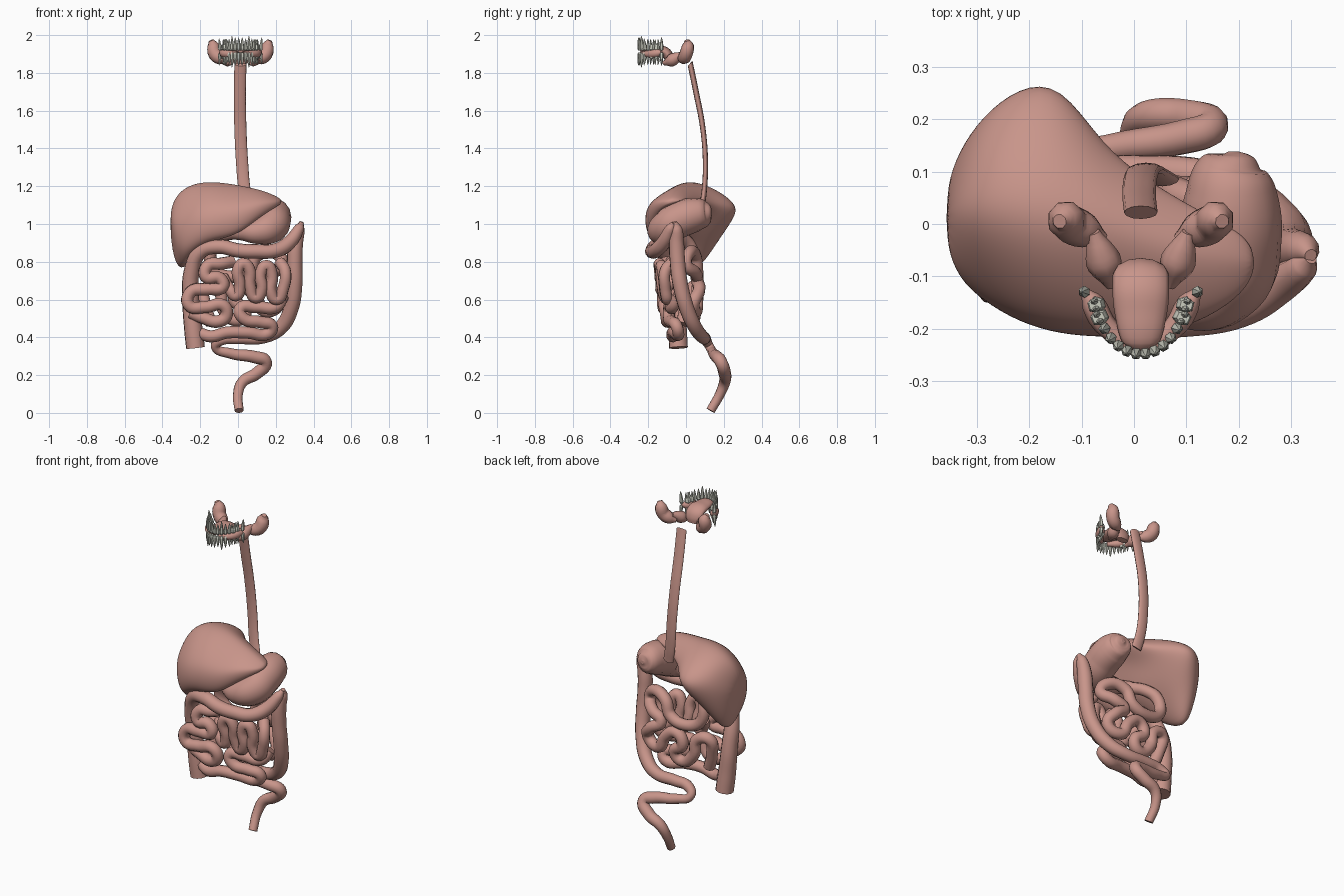
import bpy, bmesh, math, random
from mathutils import Vector

CX = 0.013  # mirror centre of the mouth parts
random.seed(4)


def material(name, col):
    m = bpy.data.materials.new(name)
    m.diffuse_color = (*col, 1)
    return m


FLESH = material("flesh", (0.58, 0.30, 0.255))
ENAMEL = material("enamel", (0.60, 0.61, 0.53))


def tube(name, pts, r=None, scale=(1, 1, 1), res=6, sides=3):
    """Smooth swept tube through (x, y, z[, radius]) points; scale flattens its section."""
    cu = bpy.data.curves.new(name, 'CURVE')
    cu.dimensions = '3D'
    cu.bevel_depth = 1
    cu.bevel_resolution = sides
    cu.resolution_u = res
    cu.use_fill_caps = True
    s = cu.splines.new('BEZIER')
    s.radius_interpolation = 'CARDINAL'
    s.bezier_points.add(len(pts) - 1)
    for bp, p in zip(s.bezier_points, pts):
        bp.co = [p[i] / scale[i] for i in range(3)]
        bp.radius = p[3] if len(p) > 3 else r
        bp.handle_left_type = bp.handle_right_type = 'AUTO'
    ob = bpy.data.objects.new(name, cu)
    bpy.context.collection.objects.link(ob)
    ob.scale = scale
    cu.materials.append(FLESH)
    bpy.ops.object.select_all(action='DESELECT')
    ob.select_set(True)
    bpy.context.view_layer.objects.active = ob
    bpy.ops.object.convert(target='MESH')
    bpy.ops.object.shade_smooth_by_angle(angle=math.radians(50))
    return ob


def loft(bm, rings):
    vs = [[bm.verts.new(p) for p in ring] for ring in rings]
    n = len(vs[0])
    for a, b in zip(vs, vs[1:]):
        for i in range(n):
            bm.faces.new((a[i], a[(i + 1) % n], b[(i + 1) % n], b[i]))
    bm.faces.new(vs[0][::-1])
    bm.faces.new(vs[-1])


def finish(name, bm, mat, smooth):
    bmesh.ops.recalc_face_normals(bm, faces=bm.faces)
    me = bpy.data.meshes.new(name)
    bm.to_mesh(me)
    bm.free()
    me.materials.append(mat)
    for p in me.polygons:
        p.use_smooth = smooth
    ob = bpy.data.objects.new(name, me)
    bpy.context.collection.objects.link(ob)
    return ob


def closed_spline(pts, k=5):
    out, n = [], len(pts)
    for i in range(n):
        a, b, c, d = (Vector(pts[(i + j) % n]) for j in (-1, 0, 1, 2))
        for s in range(k):
            t = s / k
            out.append(0.5 * (2 * b + (c - a) * t + (2 * a - 5 * b + 4 * c - d) * t * t
                              + (3 * b - a - 3 * c + d) * t ** 3))
    return out


# Liver: sections along x, each with front edge, top, back edge and hollow underside (y, z)
liver = [(-0.358, (-0.03, 1.00), (0.02, 1.07), (0.07, 1.00), (0.03, 0.93)),
         (-0.335, (-0.08, 0.88), (0.03, 1.14), (0.14, 1.02), (0.06, 0.79)),
         (-0.29, (-0.115, 0.84), (0.03, 1.19), (0.21, 1.065), (0.07, 0.755)),
         (-0.22, (-0.15, 0.88), (0.03, 1.222), (0.268, 1.08), (0.09, 0.855)),
         (-0.14, (-0.17, 0.91), (0.02, 1.228), (0.275, 1.09), (0.11, 0.955)),
         (-0.06, (-0.18, 0.925), (0.00, 1.22), (0.155, 1.11), (0.02, 1.02)),
         (0.02, (-0.185, 0.955), (-0.03, 1.205), (0.09, 1.12), (-0.03, 1.05)),
         (0.12, (-0.17, 1.04), (-0.06, 1.183), (0.03, 1.13), (-0.07, 1.08)),
         (0.20, (-0.13, 1.09), (-0.07, 1.15), (-0.01, 1.13), (-0.07, 1.10)),
         (0.23, (-0.09, 1.11), (-0.07, 1.13), (-0.05, 1.12), (-0.07, 1.11))]
bm = bmesh.new()
rings = []
for x, e, t, b, u in liver:
    w = t[0] - e[0]
    bulge = (e[0] - 0.12 * w, e[1] * 0.45 + t[1] * 0.55)
    rings.append([(x, p.x, p.y) for p in closed_spline([e, bulge, t, b, u], 4)])
loft(bm, rings)
ob = finish("liver", bm, FLESH, True)
ob.modifiers.new("smooth", 'SUBSURF').levels = 2

# Oesophagus (flattened) and stomach
tube("oesophagus", [(0.013, 0.022, 1.85), (0.01, 0.053, 1.70), (0.013, 0.09, 1.50), (0.022, 0.103, 1.32),
                    (0.035, 0.097, 1.18), (0.055, 0.085, 1.09)], 0.032, (1, 0.43, 1), 8, 4)
tube("stomach", [(0.19, 0.138, 1.06, 0.01), (0.19, 0.13, 1.06, 0.04), (0.185, 0.105, 1.057, 0.07),
                 (0.185, 0.05, 1.05, 0.09), (0.185, -0.03, 1.025, 0.096), (0.17, -0.10, 0.985, 0.09),
                 (0.11, -0.135, 0.96, 0.07), (0.03, -0.12, 0.955, 0.045), (-0.04, -0.07, 0.95, 0.032)],
     sides=6, res=8)

# Large intestine
tube("ascending_transverse_colon",
     [(-0.225, -0.04, 0.345, 0.05), (-0.237, -0.045, 0.45, 0.049), (-0.25, -0.05, 0.6, 0.045),
      (-0.245, -0.08, 0.75, 0.042), (-0.2, -0.12, 0.85, 0.038), (-0.1, -0.16, 0.88, 0.038),
      (0.0, -0.177, 0.86, 0.038), (0.1, -0.177, 0.855, 0.038), (0.2, -0.16, 0.86, 0.038),
      (0.27, -0.12, 0.9, 0.038), (0.325, -0.08, 0.98, 0.027), (0.337, -0.065, 1.005, 0.012)], sides=4)
tube("descending_colon",
     [(0.337, -0.06, 1.01, 0.012), (0.325, -0.05, 0.975, 0.03), (0.305, -0.05, 0.9, 0.04),
      (0.300, -0.045, 0.8, 0.041), (0.30, -0.03, 0.68, 0.041), (0.28, 0.005, 0.55, 0.040),
      (0.225, 0.05, 0.45, 0.038), (0.13, 0.09, 0.40, 0.034), (0.0, 0.10, 0.395, 0.032),
      (-0.09, 0.105, 0.385, 0.029), (-0.12, 0.125, 0.35, 0.024), (-0.04, 0.145, 0.315, 0.028),
      (0.09, 0.165, 0.295, 0.033), (0.147, 0.185, 0.27, 0.033), (0.10, 0.205, 0.21, 0.033),
      (0.025, 0.205, 0.165, 0.03), (0.0, 0.18, 0.10, 0.026), (0.006, 0.13, 0.012, 0.024)], sides=4)

# Duodenum and the rear coils of the small intestine
tube("duodenum_and_rear_coils",
     [(-0.03, -0.08, 0.95), (-0.10, -0.02, 0.93), (-0.14, 0.03, 0.87), (-0.13, 0.05, 0.76), (-0.04, 0.06, 0.72),
      (0.06, 0.06, 0.75), (0.10, 0.05, 0.83), (0.19, 0.02, 0.85), (0.235, 0.0, 0.79), (0.18, 0.05, 0.74),
      (0.12, 0.06, 0.70), (0.18, 0.07, 0.65), (0.22, 0.04, 0.58), (0.14, 0.055, 0.54), (0.09, 0.06, 0.62),
      (0.02, 0.06, 0.66), (-0.02, 0.06, 0.60), (0.04, 0.05, 0.54), (0.0, 0.04, 0.49), (-0.08, 0.04, 0.55),
      (-0.10, 0.04, 0.64), (-0.17, 0.03, 0.66), (-0.17, 0.0, 0.56), (-0.14, -0.02, 0.47)], 0.033)

# Front coils of the small intestine
tube("small_intestine_left_coils",
     [(-0.03, -0.08, 0.80), (-0.09, -0.12, 0.79), (-0.16, -0.13, 0.78), (-0.17, -0.135, 0.72), (-0.10, -0.13, 0.715),
      (-0.08, -0.13, 0.67), (-0.16, -0.13, 0.655), (-0.25, -0.12, 0.64), (-0.26, -0.12, 0.57), (-0.17, -0.115, 0.56),
      (-0.08, -0.115, 0.57), (-0.06, -0.105, 0.52), (-0.10, -0.10, 0.485), (-0.19, -0.09, 0.505),
      (-0.25, -0.08, 0.53)], 0.033)
tube("small_intestine_upright_coils",
     [(-0.08, -0.05, 0.72), (-0.04, -0.11, 0.65), (-0.01, -0.115, 0.62), (0.01, -0.125, 0.67), (0.0, -0.14, 0.76),
      (0.03, -0.14, 0.79), (0.06, -0.135, 0.76), (0.065, -0.12, 0.67), (0.095, -0.11, 0.61), (0.125, -0.12, 0.65),
      (0.12, -0.13, 0.74), (0.15, -0.13, 0.78), (0.18, -0.12, 0.73), (0.175, -0.11, 0.64), (0.205, -0.10, 0.60),
      (0.24, -0.11, 0.66), (0.25, -0.11, 0.75), (0.22, -0.07, 0.80)], 0.031)
tube("small_intestine_lower_coils",
     [(0.24, -0.04, 0.62), (0.20, -0.07, 0.56), (0.10, -0.08, 0.56), (0.01, -0.09, 0.55), (0.03, -0.09, 0.50),
      (0.12, -0.07, 0.48), (0.18, -0.05, 0.46), (0.16, -0.04, 0.42), (0.05, -0.06, 0.425), (-0.06, -0.07, 0.425),
      (-0.14, -0.07, 0.405), (-0.2, -0.05, 0.42)], 0.032)

# Tongue
tube("tongue", [(CX, -0.243, 1.915, 0.007), (CX, -0.225, 1.92, 0.018), (CX, -0.17, 1.92, 0.025),
                (CX, -0.11, 1.91, 0.027), (CX, -0.09, 1.88, 0.025), (CX, -0.085, 1.85, 0.018)],
     scale=(2, 1, 1), sides=4)

# Salivary glands, one of each per side
for side, s in (("left", 1), ("right", -1)):
    def m(pts):
        return [(CX + s * x, y, z, r) for x, y, z, r in pts]
    tube("parotid_gland_" + side, m([(0.155, 0.005, 1.972, 0.014), (0.145, 0.01, 1.945, 0.033),
                                     (0.135, 0.0, 1.90, 0.037), (0.10, -0.015, 1.875, 0.032),
                                     (0.07, -0.03, 1.865, 0.012)]), sides=2, res=3)
    tube("submandibular_gland_" + side, m([(0.09, -0.015, 1.90, 0.012), (0.08, -0.045, 1.885, 0.026),
                                           (0.068, -0.08, 1.865, 0.033), (0.055, -0.12, 1.85, 0.01)]), sides=2, res=3)
    tube("sublingual_gland_" + side, m([(0.107, -0.13, 1.91, 0.010), (0.092, -0.15, 1.905, 0.022),
                                        (0.07, -0.19, 1.90, 0.022), (0.02, -0.235, 1.90, 0.014)]), sides=2, res=3)

# Teeth: crown and tapering root(s) around both arches
for jaw, up, z0 in (("upper_teeth", 1, 1.918), ("lower_teeth", -1, 1.908)):
    bm = bmesh.new()
    for i in range(16):
        k = abs(i - 7.5)
        a = (i - 7.5) / 7.5 * math.radians(88)
        wide = 0.107 if k > 7 else 0.086
        c = Vector((CX + wide * math.sin(a), -0.125 - 0.122 * math.cos(a), z0))
        out = Vector((math.sin(a), -math.cos(a), 0))
        side = Vector((-out.y, out.x, 0))
        molar = 4.6 < k < 7
        w, d, h = (0.015, 0.017, 0.062) if molar else (0.011, 0.011, 0.078 if 2 < k < 3 else 0.066)
        h *= random.uniform(0.92, 1.08)

        def ring(f, t, off=0.0):
            return [c + side * (math.cos(j * math.pi / 3) * w * f + off) + Vector((0, 0, up * h * t))
                    + out * (math.sin(j * math.pi / 3) * d * f + 0.006 * t) for j in range(6)]
        if molar:
            loft(bm, [ring(0.75, 0), ring(1.1, 0.12), ring(1.0, 0.38), ring(0.75, 0.55)])
            for o in (-0.007, 0.007):
                loft(bm, [ring(0.45, 0.5, o), ring(0.32, 0.78, o * 1.3), ring(0.1, 1, o)])
        else:
            loft(bm, [ring(0.7, 0), ring(1.05, 0.15), ring(0.85, 0.42), ring(0.55, 0.75), ring(0.1, 1)])
    finish(jaw, bm, ENAMEL, False)
